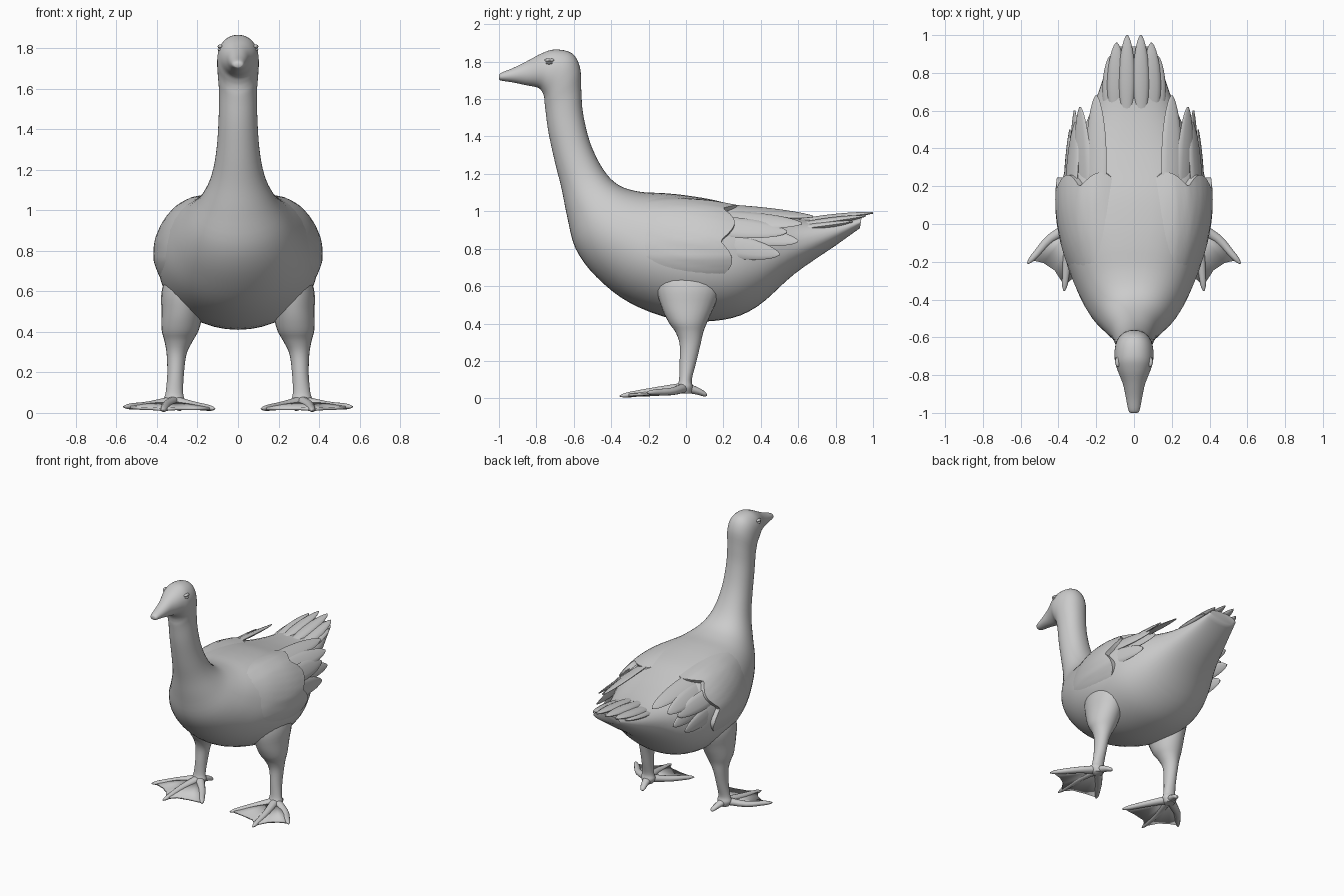
import bpy, bmesh, math
from mathutils import Vector
from mathutils.bvhtree import BVHTree

if "Cube" in bpy.data.objects:
    bpy.data.objects.remove(bpy.data.objects["Cube"])


def finish(name, bm, mirror=False, thick=0, angle=45):
    bmesh.ops.recalc_face_normals(bm, faces=bm.faces)
    me = bpy.data.meshes.new(name)
    bm.to_mesh(me)
    bm.free()
    ob = bpy.data.objects.new(name, me)
    bpy.context.collection.objects.link(ob)
    bpy.ops.object.select_all(action='DESELECT')
    ob.select_set(True)
    bpy.context.view_layer.objects.active = ob
    bpy.ops.object.shade_smooth_by_angle(angle=math.radians(angle))
    if thick:
        m = ob.modifiers.new("thickness", 'SOLIDIFY')
        m.thickness, m.offset = thick, 0
    if mirror:
        ob.modifiers.new("mirror", 'MIRROR')
    return ob


def spow(v, p):
    return math.copysign(abs(v) ** (2 / p), v)


def loft(stations, sides=32, steps=4, square=0.0, bm=None):
    """Skin smooth rings through stations (centre, side axis, up axis)."""
    bm = bm or bmesh.new()
    n = len(stations)
    dense = []
    for i in range(n - 1):
        k = [stations[min(max(j, 0), n - 1)] for j in range(i - 1, i + 3)]
        for s in range(steps + (i == n - 2)):
            t = s / steps
            dense.append([0.5 * (2 * b + (c - a) * t + (2 * a - 5 * b + 4 * c - d) * t ** 2
                          + (3 * b - a - 3 * c + d) * t ** 3) for a, b, c, d in zip(*k)])
    rings = []
    for c, u, v in dense:
        ring = []
        for j in range(sides):
            a = 2 * math.pi * j / sides
            p = 2 + square * u.length if math.sin(a) > 0 else 2
            ring.append(bm.verts.new(c + u * spow(math.cos(a), p) + v * spow(math.sin(a), p)))
        rings.append(ring)
    for r, q in zip(rings, rings[1:]):
        for j in range(sides):
            k = (j + 1) % sides
            bm.faces.new((r[j], r[k], q[k], q[j]))
    bm.faces.new(rings[0])
    bm.faces.new(rings[-1])
    return bm


def feather(bm, base, tip, width, lean, thick=0.014):
    """Flat pointed feather whose face leans out by an angle in degrees."""
    base, tip = Vector(base), Vector(tip)
    nor = Vector((math.cos(math.radians(lean)), 0, math.sin(math.radians(lean))))
    side = (tip - base).cross(nor).normalized()
    nor = side.cross(tip - base).normalized()
    prof = [(0, .7), (.3, 1), (.6, .95), (.82, .68), (.95, .35), (1, .08)]
    loft([(base.lerp(tip, t), side * width * w, nor * thick * max(w, .3)) for t, w in prof],
         12, 3, bm=bm)


# Beak, head, neck, body and tail: top y,z / bottom y,z / half width
profile = [
    (-1.0, 1.73, -1.0, 1.705, .018), (-.985, 1.742, -.985, 1.698, .03),
    (-.92, 1.768, -.92, 1.688, .043), (-.84, 1.808, -.86, 1.675, .058),
    (-.77, 1.845, -.79, 1.66, .085), (-.70, 1.865, -.765, 1.63, .1),
    (-.61, 1.845, -.757, 1.60, .103), (-.567, 1.77, -.755, 1.57, .1),
    (-.56, 1.65, -.75, 1.53, .094), (-.55, 1.52, -.735, 1.42, .095),
    (-.51, 1.36, -.70, 1.26, .105), (-.44, 1.22, -.665, 1.12, .13),
    (-.36, 1.14, -.635, .97, .18), (-.25, 1.105, -.59, .80, .25),
    (-.12, 1.097, -.48, .65, .315), (0, 1.085, -.3, .51, .37),
    (.15, 1.06, -.05, .42, .395), (.3, 1.02, .2, .42, .375),
    (.45, .985, .38, .49, .315), (.62, .96, .58, .665, .225),
    (.8, .957, .79, .81, .155), (.94, .975, .93, .91, .11)]
stations = [(Vector((0, (a + c) / 2, (b + d) / 2)), Vector((w, 0, 0)),
             Vector((0, (a - c) / 2, (b - d) / 2))) for a, b, c, d, w in profile]
body_bm = loft(stations, 40, 4, square=1.6)
body_bm.faces.ensure_lookup_table()
tree = BVHTree.FromBMesh(body_bm)
finish("goose_body", body_bm, angle=60)

# Folded wing coverts: a raised patch hugging the body, scalloped behind
bm = bmesh.new()
NU, NV = 18, 40
grid = []
for i in range(NU + 2):
    u = min(i / NU, 1)
    row = []
    for j in range(NV + 1):
        v = j / NV
        a = math.radians(-22 + 92 * v)
        rear = .17 + .07 * abs(math.sin(v * 3 * math.pi)) + .04 * v
        y = -.32 + (rear + .32) * u
        d = Vector((math.cos(a), 0, math.sin(a)))
        hit = tree.ray_cast(Vector((0, y, .78)), d)[0]
        edge = min(1, 5 * min(v, 1 - v))
        off = -.012 + .045 * edge * u ** .8 if i <= NU else -.03
        row.append(bm.verts.new(hit + d * off))
    grid.append(row)
for r, q in zip(grid, grid[1:]):
    for j in range(NV):
        bm.faces.new((r[j], r[j + 1], q[j + 1], q[j]))
finish("wing_coverts", bm, True)

# Long flight feathers
bm = bmesh.new()
for base, tip, w, lean in [
        ((.20, .08, 1.02), (.20, .68, .972), .06, 65),
        ((.26, .08, .97), (.285, .62, .935), .06, 45),
        ((.31, .08, .91), (.315, .60, .84), .06, 22),
        ((.34, .08, .93), (.31, .54, .89), .06, 30),
        ((.365, .08, .84), (.34, .5, .77), .06, 8)]:
    feather(bm, base, tip, w, lean)
finish("flight_feathers", bm, True)

# Tail feathers
bm = bmesh.new()
for base, tip, w in [((.04, .6, .945), (.036, 1.0, .992), .042),
                     ((.10, .6, .925), (.092, .96, .975), .045),
                     ((.13, .58, .905), (.125, .89, .945), .04)]:
    feather(bm, base, tip, w, 85, .018)
finish("tail_feathers", bm, True)

# Legs with feathered thighs: x, y, z, half width, half depth
leg = [(.25, .02, .76, .06, .15), (.265, .02, .62, .108, .18), (.275, .01, .5, .103, .145),
       (.285, .01, .41, .092, .105), (.293, .018, .355, .07, .075), (.303, .022, .29, .049, .056),
       (.308, .01, .19, .041, .044), (.314, -.003, .1, .043, .034), (.315, -.005, .06, .052, .042),
       (.315, -.005, .025, .035, .035)]
finish("leg", loft([(Vector((x, y, z)), Vector((a, 0, 0)), Vector((0, b, 0)))
                    for x, y, z, a, b in leg], 24), True, angle=60)

# Toes: knuckle and tip points
bm = bmesh.new()
for mid, tip in [((.44, -.075, .037), (.565, -.21, .03)), ((.35, -.16, .04), (.37, -.355, .012)),
                 ((.22, -.11, .037), (.115, -.26, .02)), ((.30, .06, .04), (.285, .112, .018))]:
    a, m, t = Vector((.315, -.005, .058)), Vector(mid), Vector(tip)
    side = (t - a).cross(Vector((0, 0, 1))).normalized()
    up = Vector((0, 0, 1))
    pts = [(a, .032), (m, .024), (m.lerp(t, .6), .019), (m.lerp(t, .85), .014), (t, .004)]
    loft([(p, side * r, up * r * .85) for p, r in pts], 12, 3, bm=bm)
finish("toes", bm, True)

# Webbing between the front toes
bm = bmesh.new()
hub = bm.verts.new((.315, 0, .055))
rim = [bm.verts.new(p) for p in [(.44, -.07, .036), (.545, -.19, .027), (.48, -.205, .022),
       (.42, -.245, .02), (.368, -.325, .016), (.31, -.275, .02), (.22, -.255, .02),
       (.13, -.245, .02), (.22, -.11, .036)]]
for p, q in zip(rim, rim[1:]):
    bm.faces.new((hub, p, q))
finish("foot_web", bm, True, thick=.014)

# Eyelids
bm = bmesh.new()
for r, h, z in [(.026, .009, 1.808), (.02, .007, 1.792)]:
    loft([(Vector((.084 + .004 * math.cos(t), -.73 + r * math.sin(t), z)),
           Vector((.012 * math.cos(t) + .001, 0, 0)), Vector((0, 0, h * math.cos(t) + .001)))
          for t in (-1.5, -.9, 0, .9, 1.5)], 10, 2, bm=bm)
finish("eyelids", bm, True)
